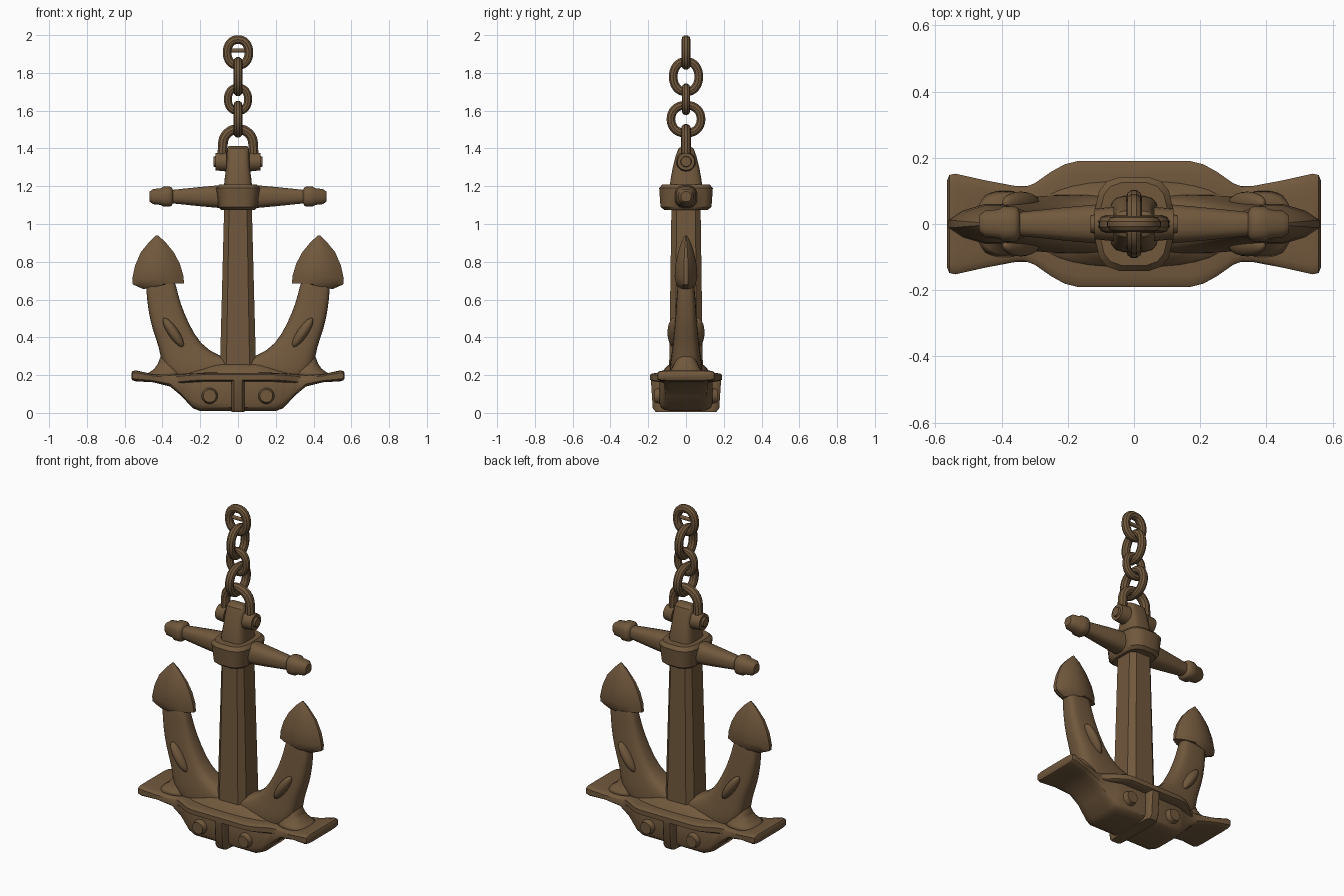
import bpy, bmesh, math
from mathutils import Vector, Matrix

if "Cube" in bpy.data.objects:
    bpy.data.objects.remove(bpy.data.objects["Cube"])

brown = bpy.data.materials.new("weathered_brown")
brown.use_nodes = True
COLOR = (0.165, 0.098, 0.046, 1)
brown.diffuse_color = COLOR
brown.node_tree.nodes["Principled BSDF"].inputs["Base Color"].default_value = COLOR


def add_object(name, bm, smooth=0):
    bmesh.ops.recalc_face_normals(bm, faces=bm.faces)
    mesh = bpy.data.meshes.new(name)
    bm.to_mesh(mesh)
    bm.free()
    mesh.materials.append(brown)
    obj = bpy.data.objects.new(name, mesh)
    bpy.context.collection.objects.link(obj)
    if smooth:
        obj.modifiers.new("soften", "SUBSURF").levels = smooth
        obj.modifiers["soften"].render_levels = smooth
    return obj


def loft(name, stations, power=0.5, sides=16, side=1, smooth=0):
    """Skin rounded rings; each station is (x1, z1, x2, z2, half depth in y)."""
    bm = bmesh.new()
    rings = []
    scale = math.cos(math.pi / sides) ** -power
    for x1, z1, x2, z2, depth in stations:
        mid = Vector(((x1 + x2) / 2, 0, (z1 + z2) / 2))
        half = Vector(((x2 - x1) / 2, 0, (z2 - z1) / 2))
        ring = []
        for i in range(sides):
            a = 2 * math.pi * (i + 0.5) / sides
            c, s = [math.copysign(abs(f(a)) ** power, f(a)) * scale for f in (math.cos, math.sin)]
            p = mid + half * c
            ring.append(bm.verts.new((p.x * side, depth * s, p.z)))
        rings.append(ring)
    for low, high in zip(rings, rings[1:]):
        for i in range(sides):
            j = (i + 1) % sides
            bm.faces.new((low[i], low[j], high[j], high[i]))
    bm.faces.new(rings[0])
    bm.faces.new(rings[-1])
    return add_object(name, bm, smooth)


def column(name, levels, **kw):
    """Vertical loft from (z, half x, half y)."""
    return loft(name, [(-hx, z, hx, z, hy) for z, hx, hy in levels], **kw)


def span(name, half_levels, **kw):
    """Symmetric loft along x from (x, bottom z, top z, half y)."""
    both = [(-x, b, t, d) for x, b, t, d in reversed(half_levels)] + half_levels
    return loft(name, [(x, b, x, t, d) for x, b, t, d in both], **kw)


def cylinder(name, center, axis, radius, length, tip=None):
    bm = bmesh.new()
    bmesh.ops.create_cone(bm, cap_ends=True, segments=20, radius1=radius,
                          radius2=radius if tip is None else tip, depth=length)
    turn = Vector((0, 0, 1)).rotation_difference(Vector(axis)).to_matrix().to_4x4()
    bm.transform(Matrix.Translation(center) @ turn)
    return add_object(name, bm)


def tube(name, points, radius, closed):
    """Round bar swept along a smooth path."""
    curve = bpy.data.curves.new(name, "CURVE")
    curve.dimensions = "3D"
    curve.bevel_depth = radius
    curve.bevel_resolution = 3
    curve.use_fill_caps = True
    spline = curve.splines.new("POLY")
    spline.points.add(len(points) - 1)
    for point, co in zip(spline.points, points):
        point.co = (*co, 1)
    spline.use_cyclic_u = closed
    curve.materials.append(brown)
    obj = bpy.data.objects.new(name, curve)
    bpy.context.collection.objects.link(obj)
    bpy.ops.object.select_all(action="DESELECT")
    obj.select_set(True)
    bpy.context.view_layer.objects.active = obj
    bpy.ops.object.convert(target="MESH")


def link(name, z, wide, tall, radius, along_y):
    path = []
    for i in range(32):
        a = 2 * math.pi * i / 32
        w = math.copysign(abs(math.cos(a)) ** 0.85, math.cos(a)) * (wide - radius)
        h = math.sin(a) * (tall - radius)
        path.append((0, w, z + h) if along_y else (w, 0, z + h))
    tube(name, path, radius, True)


# Shank with its rounded head, and the collar round it
column("shank", [(0.19, 0.097, 0.09), (0.6, 0.086, 0.084), (1.1, 0.073, 0.077)], sides=8)
column("shank_head", [(1.18, 0.075, 0.086), (1.23, 0.072, 0.083), (1.3, 0.062, 0.07),
                      (1.36, 0.058, 0.055), (1.4, 0.056, 0.04), (1.412, 0.05, 0.02)])
column("collar", [(1.075, 0.09, 0.115), (1.09, 0.103, 0.135), (1.19, 0.116, 0.142),
                  (1.21, 0.1, 0.125)], power=0.6)

# Tapered stock with knobbed ends
profile = [(0.1, 0.06), (0.2, 0.051), (0.345, 0.036), (0.35, 0.047), (0.36, 0.053),
           (0.395, 0.053), (0.41, 0.044), (0.45, 0.04), (0.468, 0.026)]
span("stock", [(x, 1.145 - r, 1.145 + r, r) for x, r in profile], power=0.75)

# Crown: body, overhanging lip, hub, centre rib
span("crown_body", [(0.03, 0.01, 0.205, 0.14), (0.2, 0.01, 0.205, 0.14),
                    (0.24, 0.025, 0.205, 0.128), (0.3, 0.09, 0.205, 0.115),
                    (0.36, 0.14, 0.2, 0.115), (0.45, 0.162, 0.205, 0.132),
                    (0.54, 0.167, 0.225, 0.152), (0.558, 0.172, 0.222, 0.148),
                    (0.565, 0.185, 0.21, 0.13)], power=0.35)
span("crown_lip", [(0.02, 0.165, 0.213, 0.19), (0.17, 0.165, 0.213, 0.19),
                   (0.21, 0.163, 0.212, 0.18), (0.25, 0.16, 0.21, 0.158),
                   (0.3, 0.155, 0.206, 0.123), (0.34, 0.15, 0.2, 0.108)], power=0.35)
column("crown_hub", [(0.18, 0.36, 0.15), (0.21, 0.3, 0.135), (0.235, 0.22, 0.11),
                     (0.27, 0.15, 0.09)], power=0.7, smooth=1)
column("crown_rib", [(0.005, 0.034, 0.16), (0.025, 0.036, 0.176), (0.19, 0.036, 0.187)],
       power=0.3)

for side, label in ((1, "left"), (-1, "right")):
    # Curved arm and its flared foot
    loft(label + "_arm", [(-0.02, 0.24, 0.2, 0.1, 0.09), (0.02, 0.285, 0.36, 0.17, 0.09),
                          (0.1, 0.3, 0.405, 0.25, 0.083), (0.2, 0.36, 0.415, 0.345, 0.07),
                          (0.265, 0.48, 0.457, 0.45, 0.06), (0.305, 0.58, 0.478, 0.56, 0.052),
                          (0.325, 0.66, 0.487, 0.66, 0.046), (0.35, 0.76, 0.49, 0.76, 0.035)],
         power=0.6, side=side, smooth=1)
    loft(label + "_foot", [(0.28, 0.19, 0.52, 0.19, 0.12), (0.3, 0.215, 0.465, 0.215, 0.09),
                           (0.31, 0.25, 0.42, 0.25, 0.062), (0.32, 0.34, 0.405, 0.34, 0.04)],
         power=0.8, side=side, smooth=1)
    # Ridged spearhead fluke
    loft(label + "_fluke", [(0.335, 0.69, 0.5, 0.655, 0.046), (0.285, 0.685, 0.557, 0.68, 0.052),
                            (0.29, 0.73, 0.56, 0.71, 0.06), (0.308, 0.79, 0.545, 0.78, 0.056),
                            (0.34, 0.85, 0.515, 0.85, 0.042), (0.385, 0.905, 0.47, 0.905, 0.024),
                            (0.424, 0.94, 0.434, 0.94, 0.005)],
         power=1.25, sides=12, side=side)
    # Shackle ear on the pin
    cylinder(label + "_shackle_ear", (0.09 * side, 0, 1.33), (side, 0, 0), 0.052, 0.06, 0.046)
    cylinder(label + "_pin_end", (0.12 * side, 0, 1.33), (side, 0, 0), 0.032, 0.022, 0.026)
    for face, where in ((-1, "front"), (1, "back")):
        # Crown bolt and long raised stud on the arm
        cylinder(f"{label}_{where}_bolt", (0.15 * side, 0.15 * face, 0.09), (0, face, 0),
                 0.045, 0.035, 0.034)
        bm = bmesh.new()
        bmesh.ops.create_uvsphere(bm, u_segments=16, v_segments=10, radius=1)
        bm.transform(Matrix.Translation((0.342 * side, 0.064 * face, 0.425))
                     @ Matrix.Rotation(math.radians(34) * side, 4, "Y")
                     @ Matrix.Diagonal((0.028, 0.034, 0.092, 1)))
        add_object(f"{label}_{where}_arm_stud", bm)

# Shackle bow and pin
arc = [(0.08 * math.cos(math.pi * i / 16), 0, 1.425 + 0.078 * math.sin(math.pi * i / 16))
       for i in range(17)]
tube("shackle_bow", [(0.084, 0, 1.34)] + arc + [(-0.084, 0, 1.34)], 0.027, False)
cylinder("shackle_pin", (0, 0, 1.33), (1, 0, 0), 0.03, 0.2)

# Chain
link("chain_link_lower", 1.555, 0.104, 0.098, 0.024, True)
link("chain_link_middle", 1.66, 0.076, 0.084, 0.022, False)
link("chain_link_upper", 1.78, 0.092, 0.104, 0.024, True)
link("chain_link_top", 1.908, 0.082, 0.092, 0.024, False)
cylinder("top_link_bar", (0, 0, 1.918), (1, 0, 0), 0.011, 0.12)

# Smooth surfaces with crisp edges kept
bpy.ops.object.select_all(action="SELECT")
meshes = [o for o in bpy.context.selected_objects if o.type == "MESH"]
bpy.ops.object.select_all(action="DESELECT")
for obj in meshes:
    if any(m == brown for m in obj.data.materials):
        obj.select_set(True)
        bpy.context.view_layer.objects.active = obj
bpy.ops.object.shade_smooth_by_angle(angle=math.radians(35))
